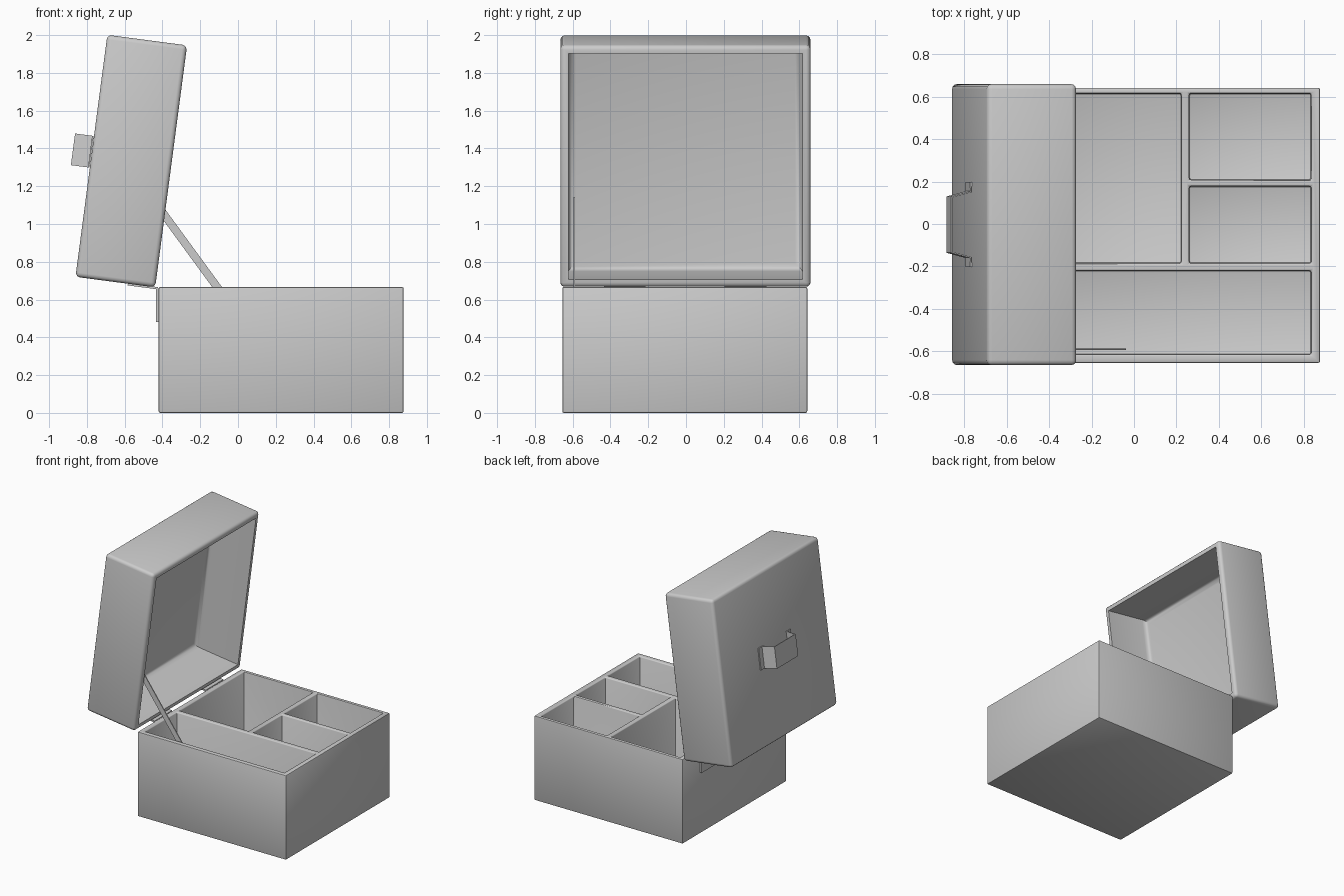
import bpy, bmesh, math
from mathutils import Vector, Matrix

if "Cube" in bpy.data.objects:
    bpy.data.objects.remove(bpy.data.objects["Cube"])

TILT = math.radians(7.5)
LID = Matrix.Translation((-0.565, -0.003, 1.333)) @ Matrix.Rotation(TILT, 4, 'Y')


def make(name, bm, mat=Matrix()):
    bmesh.ops.recalc_face_normals(bm, faces=bm.faces)
    me = bpy.data.meshes.new(name)
    bm.to_mesh(me)
    bm.free()
    ob = bpy.data.objects.new(name, me)
    bpy.context.collection.objects.link(ob)
    ob.matrix_world = mat
    return ob


def box_bm(lo, hi):
    bm = bmesh.new()
    lo, hi = Vector(lo), Vector(hi)
    bmesh.ops.create_cube(bm, size=1)
    bmesh.ops.scale(bm, vec=hi - lo, verts=bm.verts)
    bmesh.ops.translate(bm, vec=(lo + hi) / 2, verts=bm.verts)
    return bm


def smooth(ob):
    bpy.ops.object.select_all(action='DESELECT')
    ob.select_set(True)
    bpy.context.view_layer.objects.active = ob
    bpy.ops.object.shade_smooth_by_angle(angle=math.radians(35))


def apply(ob, mod):
    bpy.context.view_layer.objects.active = ob
    bpy.ops.object.modifier_apply(modifier=mod.name)


# Base box with four compartments
base = make("base_box", box_bm((-0.42, -0.655, 0), (0.877, 0.642, 0.667)))
for x0, x1, y0, y1 in [(-0.38, 0.223, -0.185, 0.615), (0.26, 0.835, 0.208, 0.615),
                       (0.26, 0.835, -0.185, 0.178), (-0.38, 0.835, -0.615, -0.22)]:
    cutter = make("compartment_cutter", box_bm((x0, y0, 0.04), (x1, y1, 0.9)))
    cutter.hide_render = True
    m = base.modifiers.new("Cut", 'BOOLEAN')
    m.object, m.operation, m.solver = cutter, 'DIFFERENCE', 'EXACT'
    apply(base, m)
    bpy.data.objects.remove(cutter)
m = base.modifiers.new("Bevel", 'BEVEL')
m.width, m.segments, m.limit_method = 0.009, 2, 'ANGLE'
apply(base, m)
smooth(base)

# Hollow lid, open toward local +x
HD, HY, HU = 0.213, 0.6625, 0.646
bm = box_bm((-HD, -HY, -HU), (HD, HY, HU))
outer = list(bm.edges)
face = max(bm.faces, key=lambda f: f.calc_center_median().x)
bmesh.ops.inset_region(bm, faces=[face], thickness=0.06)
ext = bmesh.ops.extrude_face_region(bm, geom=[face])
verts = [v for v in ext['geom'] if isinstance(v, bmesh.types.BMVert)]
floor = [f for f in ext['geom'] if isinstance(f, bmesh.types.BMFace)][0]
if face.is_valid:
    bmesh.ops.delete(bm, geom=[face], context='FACES_ONLY')
bmesh.ops.translate(bm, vec=(-0.37, 0, 0), verts=verts)
bmesh.ops.bevel(bm, geom=list(floor.edges), offset=0.04, segments=3,
                profile=0.5, affect='EDGES')
bmesh.ops.bevel(bm, geom=[e for e in outer if e.is_valid], offset=0.024, segments=3,
                profile=0.5, affect='EDGES')
smooth(make("lid", bm, LID))

# Bent strap handle on the outside of the lid
path = [(0, -0.2), (0, -0.155), (-0.092, -0.13), (-0.092, 0.13), (0, 0.155), (0, 0.2)]
bm = bmesh.new()
rows = [[bm.verts.new((-HD - 0.006 + d, y, u)) for u in (-0.063, 0.106)] for d, y in path]
for a, b in zip(rows, rows[1:]):
    bm.faces.new((a[0], a[1], b[1], b[0]))
handle = make("lid_handle", bm, LID)
m = handle.modifiers.new("Thickness", 'SOLIDIFY')
m.thickness, m.offset = 0.008, 0
apply(handle, m)

# Two hinges: one leaf on the base, one under the lid
for side, y0 in (("left", -0.435), ("right", 0.205)):
    y1 = y0 + 0.22
    make(f"hinge_base_leaf_{side}", box_bm((-0.435, y0, 0.482), (-0.42, y1, 0.66)))
    leaf = Matrix.Translation((-0.425, 0, 0.66)) @ Matrix.Rotation(TILT, 4, 'Y')
    make(f"hinge_lid_leaf_{side}", box_bm((-0.16, y0, -0.006), (0.0, y1, 0.006)), leaf)

# Flat stay bar holding the lid open
a, b = Vector((-0.45, -0.591, 1.13)), Vector((-0.055, -0.591, 0.59))
ang = math.atan2(b.x - a.x, b.z - a.z)
half = (b - a).length / 2
make("lid_stay", box_bm((-0.021, -0.004, -half), (0.021, 0.004, half)),
     Matrix.Translation((a + b) / 2) @ Matrix.Rotation(ang, 4, 'Y'))
